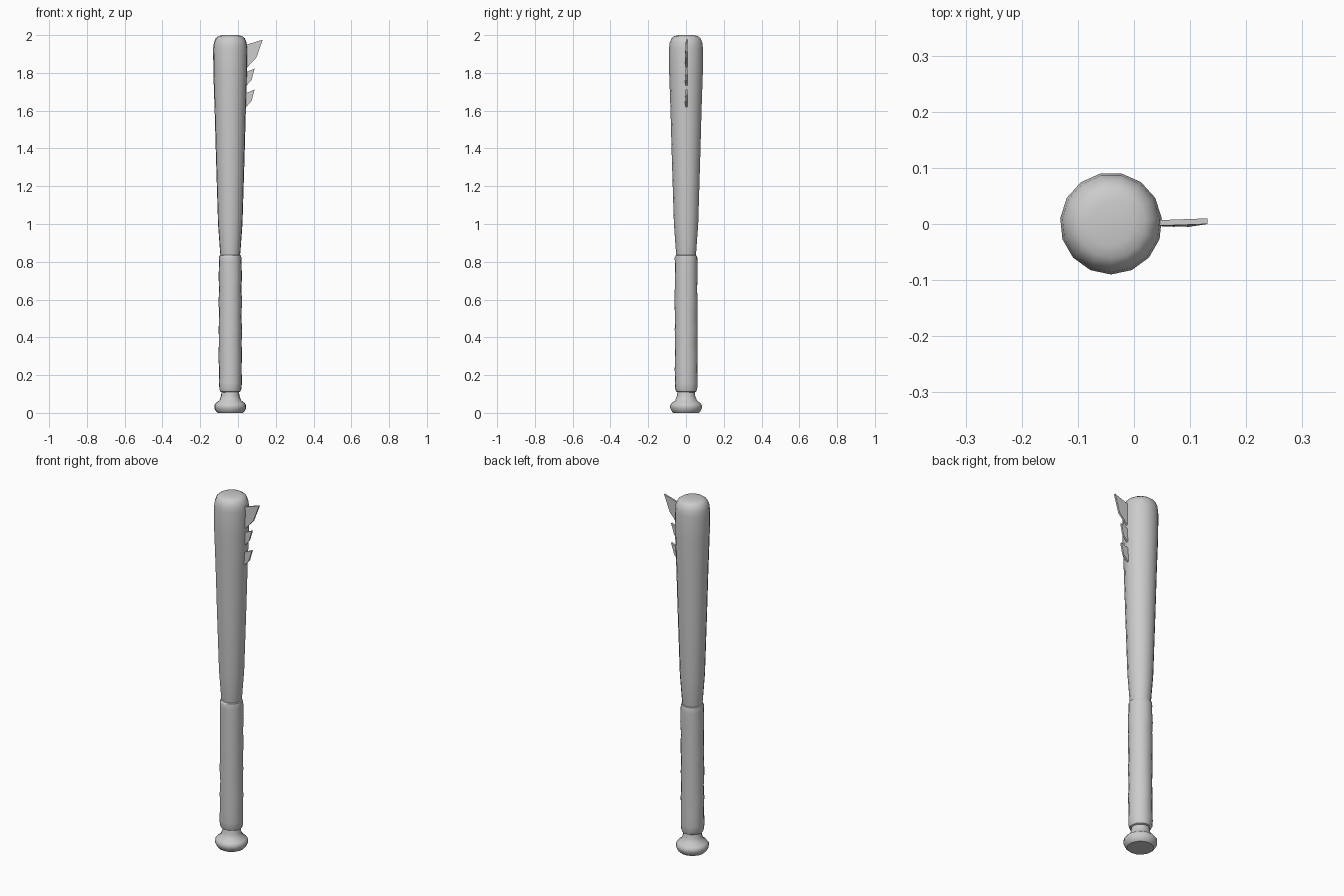
import bpy, bmesh, math, random

if "Cube" in bpy.data.objects:
    bpy.data.objects.remove(bpy.data.objects["Cube"])

random.seed(4)
SIDES = 15
CX, CY = -0.041, 0.001


def lathe(name, profile, wobble=0.0, angle=40):
    """Revolve (radius, z) points about the bat axis and cap both ends."""
    bm = bmesh.new()
    rings = []
    for r, z in profile:
        ring = []
        for i in range(SIDES):
            a = math.radians(270) + i * math.tau / SIDES
            rr = r + random.uniform(-wobble, wobble)
            ring.append(bm.verts.new((CX + rr * math.cos(a), CY + rr * math.sin(a), z)))
        rings.append(ring)
    for lo, hi in zip(rings, rings[1:]):
        for i in range(SIDES):
            j = (i + 1) % SIDES
            bm.faces.new((lo[i], lo[j], hi[j], hi[i]))
    bm.faces.new(rings[0][::-1])
    bm.faces.new(rings[-1])
    return finish(name, bm, angle)


def finish(name, bm, angle=None):
    bmesh.ops.recalc_face_normals(bm, faces=bm.faces[:])
    mesh = bpy.data.meshes.new(name)
    bm.to_mesh(mesh)
    bm.free()
    obj = bpy.data.objects.new(name, mesh)
    bpy.context.collection.objects.link(obj)
    if angle:
        bpy.ops.object.select_all(action='DESELECT')
        obj.select_set(True)
        bpy.context.view_layer.objects.active = obj
        bpy.ops.object.shade_smooth_by_angle(angle=math.radians(angle))
    return obj


def blade(name, outline, half=0.005):
    """Thin thorn: outline of (x, y, z) points thickened along y."""
    bm = bmesh.new()
    front = [bm.verts.new((x, y - half, z)) for x, y, z in outline]
    back = [bm.verts.new((x, y + half, z)) for x, y, z in outline]
    n = len(outline)
    for i in range(n):
        j = (i + 1) % n
        bm.faces.new((front[i], front[j], back[j], back[i]))
    bm.faces.new(front)
    bm.faces.new(back[::-1])
    bmesh.ops.triangulate(bm, faces=[f for f in bm.faces if len(f.verts) == 4])
    return finish(name, bm)


# Flared knob at the bottom
lathe("knob", [(0.068, 0.0), (0.076, 0.008), (0.085, 0.026), (0.085, 0.041),
               (0.076, 0.053), (0.058, 0.066), (0.049, 0.09), (0.045, 0.125)])

# Taped grip with a slightly uneven surface
steps = 9
grip = [(0.044, 0.108), (0.054, 0.113), (0.059, 0.128)]
grip += [(0.0605 + 0.001 * (-1) ** k, 0.16 + 0.64 * k / steps) for k in range(steps + 1)]
grip += [(0.060, 0.822), (0.057, 0.833), (0.047, 0.838)]
lathe("grip", grip, wobble=0.0015)

# Tapered barrel with a rounded end
lathe("barrel", [(0.050, 0.82), (0.054, 0.85), (0.065, 1.0), (0.076, 1.35),
                 (0.083, 1.6), (0.090, 1.8), (0.091, 1.93), (0.087, 1.96),
                 (0.077, 1.984), (0.062, 1.995), (0.040, 2.0)], angle=60)

# Three blades along the right side of the barrel
blade("blade_top", [(0.03, 0.002, 1.945), (0.048, 0.002, 1.95), (0.131, 0.005, 1.976),
                    (0.098, 0.0, 1.882), (0.048, 0.002, 1.828), (0.03, 0.002, 1.82)])
for label, dz in (("middle", 0.0), ("lower", -0.111)):
    blade("blade_" + label, [(0.03, 0.002, 1.80 + dz), (0.048, 0.002, 1.806 + dz),
                             (0.088, 0.003, 1.823 + dz), (0.072, 0.0, 1.763 + dz),
                             (0.046, 0.002, 1.733 + dz), (0.028, 0.002, 1.725 + dz)])
